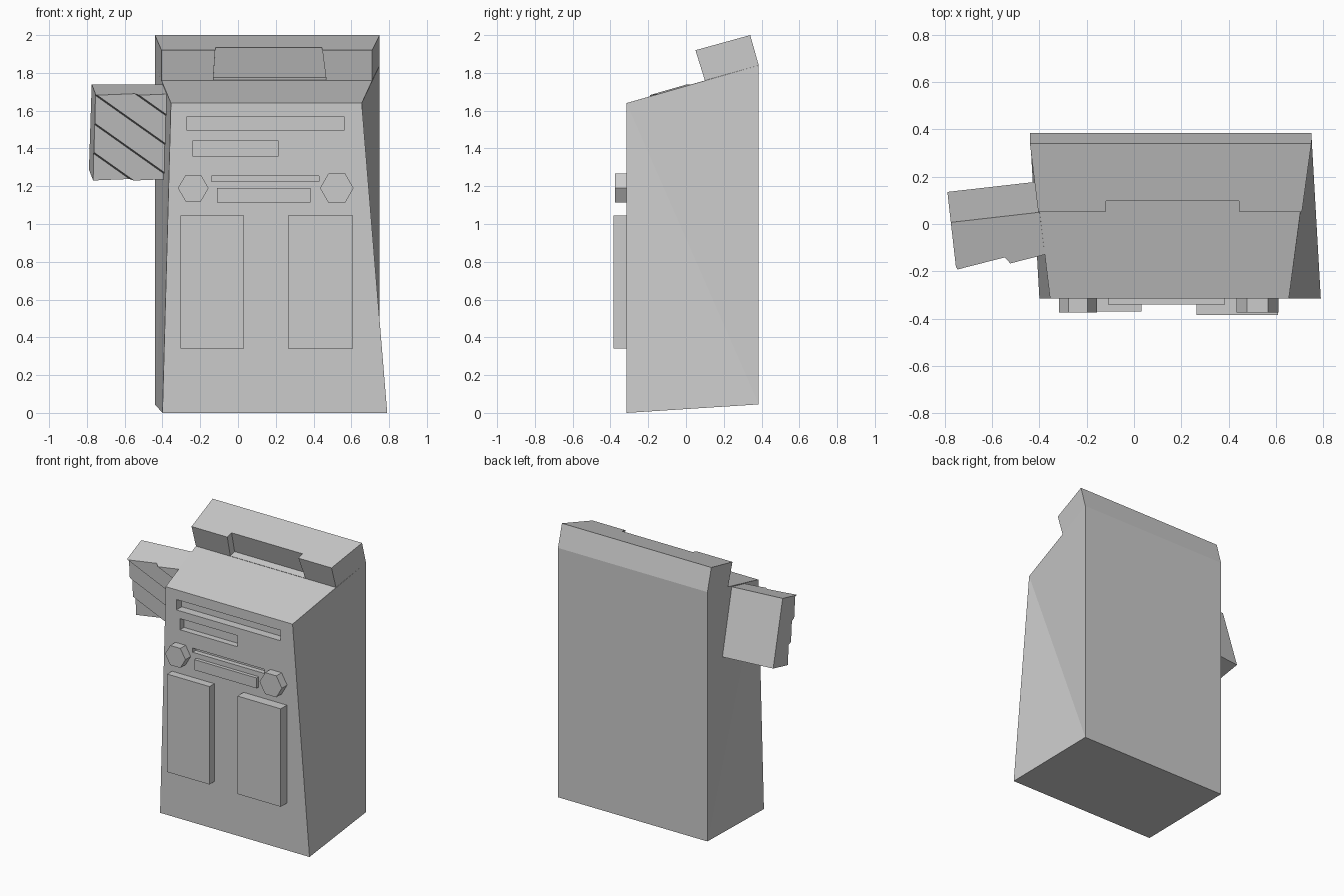
import bpy, bmesh, math
from mathutils import Matrix, Vector

if "Cube" in bpy.data.objects:
    bpy.data.objects.remove(bpy.data.objects["Cube"])


def loft(name, a, b, matrix=None, side_split=None):
    """Solid between two matching loops of points."""
    bm = bmesh.new()
    va = [bm.verts.new(p) for p in a]
    vb = [bm.verts.new(p) for p in b]
    n = len(a)
    for i in range(n):
        j = (i + 1) % n
        bm.faces.new((va[i], va[j], vb[j], vb[i]))
    for face in side_split or [range(n)]:
        for v in (va, vb):
            bm.faces.new([v[i] for i in face])
    bmesh.ops.recalc_face_normals(bm, faces=bm.faces)
    mesh = bpy.data.meshes.new(name)
    bm.to_mesh(mesh)
    bm.free()
    if matrix:
        mesh.transform(matrix)
    obj = bpy.data.objects.new(name, mesh)
    bpy.context.collection.objects.link(obj)
    return obj


def plate(name, x0, x1, z0, z1, y0, y1):
    pts = [(x0, z0), (x1, z0), (x1, z1), (x0, z1)]
    return loft(name, [(x, y0, z) for x, z in pts], [(x, y1, z) for x, z in pts])


def cut(obj, cutter):
    cutter.hide_render = True
    mod = obj.modifiers.new("cut", 'BOOLEAN')
    mod.operation = 'DIFFERENCE'
    mod.solver = 'EXACT'
    mod.object = cutter
    bpy.context.view_layer.objects.active = obj
    bpy.ops.object.modifier_apply(modifier=mod.name)
    bpy.data.objects.remove(cutter)


FRONT = -0.315

# Body: side profile as (y, z, left x, right x)
profile = [(FRONT, 0, -0.40, 0.79), (FRONT, 1.64, -0.355, 0.655),
           (0.10, 1.76, -0.405, 0.71), (0.05, 1.92, -0.405, 0.71),
           (0.34, 2.0, -0.44, 0.75), (0.385, 1.84, -0.44, 0.75),
           (0.385, 0.045, -0.44, 0.75)]
body = loft("body", [(l, y, z) for y, z, l, r in profile],
            [(r, y, z) for y, z, l, r in profile],
            side_split=[(0, 1, 6), (1, 2, 5), (1, 5, 6), (2, 3, 4), (2, 4, 5)])

# Notch in the front of the top cap
notch = [(0.06, 1.751, -0.132, 0.468), (0.147, 1.776, -0.13, 0.465),
         (0.091, 1.954, -0.118, 0.442), (0.0, 1.93, -0.12, 0.445)]
cut(body, loft("notch_cutter", [(l, y, z) for y, z, l, r in notch],
               [(r, y, z) for y, z, l, r in notch]))

# Recessed slots in the front
for x0, x1, z0, z1, depth in [(-0.27, 0.56, 1.495, 1.57, 0.06),
                              (-0.24, 0.215, 1.36, 1.44, 0.045),
                              (-0.14, 0.43, 1.225, 1.255, 0.035)]:
    cut(body, plate("slot_cutter", x0, x1, z0, z1, FRONT - 0.1, FRONT + depth))

# Raised bar and the two front panels
plate("front_bar", -0.11, 0.385, 1.115, 1.19, -0.34, FRONT + 0.01)
plate("left_panel", -0.305, 0.032, 0.34, 1.045, -0.37, FRONT + 0.01)
plate("right_panel", 0.265, 0.61, 0.34, 1.045, -0.385, FRONT + 0.01)

# Hexagonal knobs
for name, cx, r in [("left_knob", -0.237, 0.081), ("right_knob", 0.523, 0.089)]:
    ring = [(cx + r * math.cos(k * math.pi / 3), 1.19 + r * math.sin(k * math.pi / 3))
            for k in range(6)]
    loft(name, [(x, -0.375, z) for x, z in ring],
         [(x, FRONT + 0.01, z) for x, z in ring])

# Tilted side box; local x right, y back, z up from its front top left corner
place = (Matrix.Translation((-0.755, -0.165, 1.69))
         @ Matrix.Rotation(math.radians(6.5), 4, 'Z')
         @ Matrix.Rotation(math.radians(16), 4, 'X'))
W, D, H, RIDGE = 0.385, 0.18, 0.47, 0.03
rect = [(0, -H), (W, -H), (W, 0), (0, 0)]
box = loft("side_box", [(x, -RIDGE, z) for x, z in rect],
           [(x, D, z) for x, z in rect], place)

# Diagonal sawtooth ridges cut into the front of the side box
across, along = Vector((0.58, 0, 0.81)).normalized(), Vector((0.81, 0, -0.58)).normalized()
saw = []
for k in range(7):
    p = -0.528 + 0.13 * k
    saw += [(p + 0.012, -RIDGE + 0.001), (p + 0.13, 0)]
saw += [(saw[-1][0], -0.2), (saw[0][0], -0.2)]
ends = [[across * p + along * s + Vector((0, d, 0)) for p, d in saw] for s in (-0.9, 0.9)]
cut(box, loft("ridge_cutter", ends[0], ends[1], place))
